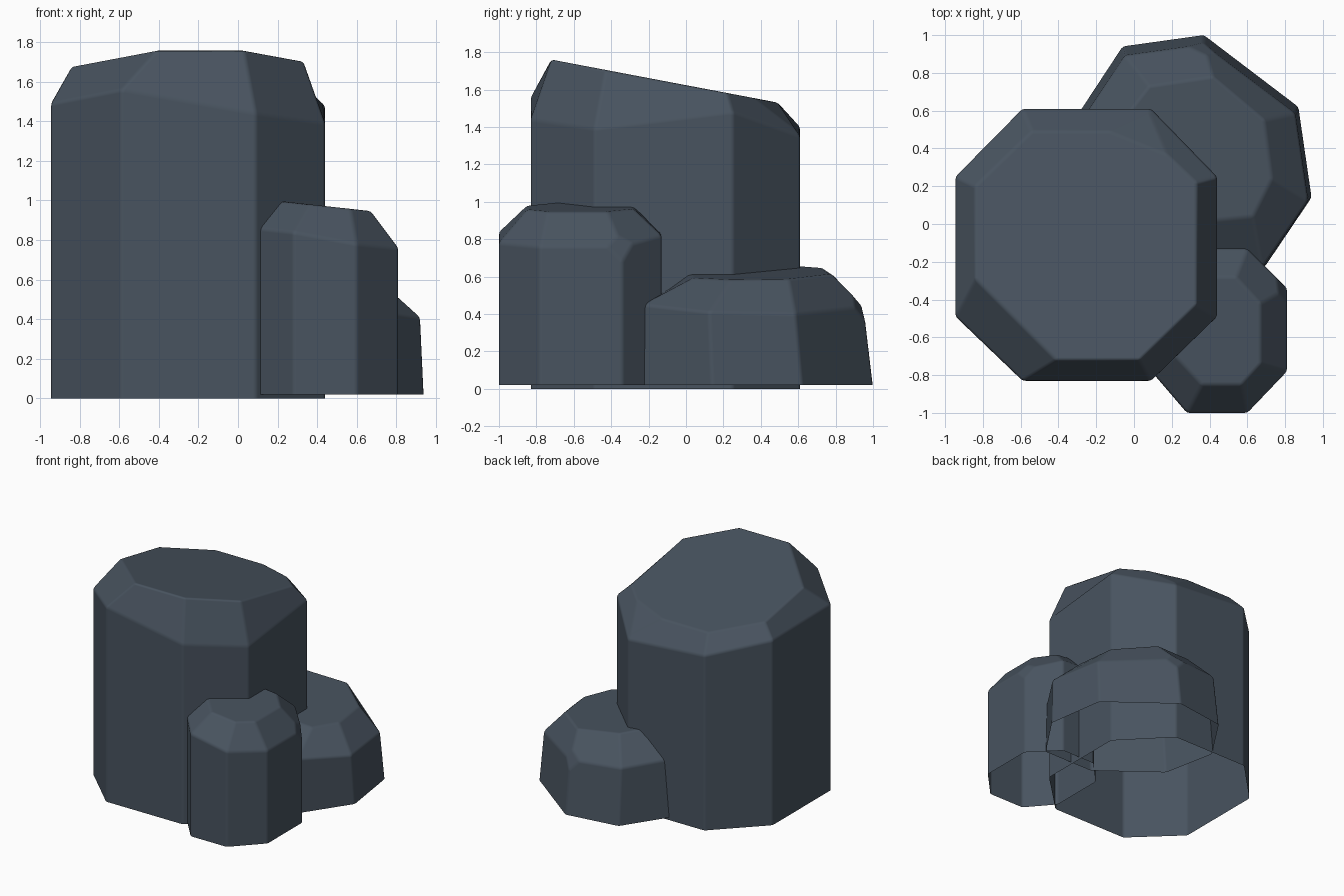
import bpy, bmesh
from mathutils import Vector

if "Cube" in bpy.data.objects:
    bpy.data.objects.remove(bpy.data.objects["Cube"])

stone = bpy.data.materials.new("dark_slate")
stone.diffuse_color = (0.065, 0.087, 0.115, 1)
stone.use_nodes = True
stone.node_tree.nodes["Principled BSDF"].inputs["Base Color"].default_value = stone.diffuse_color


def rock(name, corners, base_z, top_z, chipped, chip, taper=(1, 1, 0, 0)):
    """Eight-sided open-bottomed column: base ring, shoulder ring, tilted top.
    corners: (x, y, shoulder height, top x, top y)."""
    bm = bmesh.new()
    kx, ky, ox, oy = taper
    base = [bm.verts.new((c[0], c[1], base_z)) for c in corners]
    shoulder = [bm.verts.new((c[0] * kx + ox, c[1] * ky + oy, c[2])) for c in corners]
    top = [bm.verts.new((c[3], c[4], top_z(c[3], c[4]))) for c in corners]
    n = len(corners)
    for low, high in ((base, shoulder), (shoulder, top)):
        for i in range(n):
            j = (i + 1) % n
            bm.faces.new((low[i], low[j], high[j], high[i]))
    bm.faces.new(top)
    # one chipped corner
    ring, index = chipped
    corner = (shoulder, top)[ring][index]
    bmesh.ops.bevel(bm, geom=[corner], offset=chip, segments=1,
                    affect='VERTICES', clamp_overlap=True)
    bmesh.ops.recalc_face_normals(bm, faces=bm.faces)
    mesh = bpy.data.meshes.new(name)
    bm.to_mesh(mesh)
    bm.free()
    mesh.materials.append(stone)
    for p in mesh.polygons:
        p.use_smooth = True
    obj = bpy.data.objects.new(name, mesh)
    bpy.context.collection.objects.link(obj)
    # softly worn edges
    bev = obj.modifiers.new("worn_edges", 'BEVEL')
    bev.width = 0.015
    bev.segments = 2
    bev.limit_method = 'ANGLE'
    bev.angle_limit = 0.2
    bev.harden_normals = True
    return obj


# tall column, top sloping down to the back
rock("tall_rock", [
    (-0.59, -0.83, 1.56, -0.41, -0.72), (0.09, -0.83, 1.44, 0.03, -0.72),
    (0.44, -0.49, 1.39, 0.33, -0.43), (0.44, 0.25, 1.48, 0.33, 0.22),
    (0.09, 0.61, 1.35, 0.05, 0.49), (-0.59, 0.61, 1.40, -0.54, 0.49),
    (-0.945, 0.25, 1.48, -0.84, 0.20), (-0.945, -0.49, 1.49, -0.84, -0.29)],
    0.0, lambda x, y: 1.76 - 0.19 * (y + 0.72), (1, 4), 0.18)

# slim column at the front right
rock("slim_rock", [
    (0.28, -1.0, 0.84, 0.36, -0.85), (0.60, -1.0, 0.78, 0.57, -0.85),
    (0.81, -0.78, 0.76, 0.67, -0.74), (0.81, -0.34, 0.76, 0.67, -0.42),
    (0.60, -0.13, 0.82, 0.54, -0.28), (0.30, -0.13, 0.83, 0.36, -0.28),
    (0.10, -0.34, 0.86, 0.21, -0.36), (0.10, -0.79, 0.86, 0.22, -0.70)],
    0.02, lambda x, y: 1.02 - 0.11 * x, (0, 3), 0.08)

# low, broad rock at the back right, slightly wider at the ground
rock("low_rock", [
    (0.24, -0.23, 0.46, 0.22, 0.0), (0.69, -0.23, 0.45, 0.63, 0.04),
    (0.94, 0.14, 0.41, 0.73, 0.24), (0.87, 0.62, 0.40, 0.69, 0.55),
    (0.37, 1.0, 0.44, 0.42, 0.78), (-0.06, 0.94, 0.46, 0.08, 0.73),
    (-0.31, 0.56, 0.47, -0.10, 0.50), (-0.22, 0.12, 0.47, -0.05, 0.20)],
    0.02, lambda x, y: 0.655 - 0.10 * x, (0, 4), 0.08, (0.97, 0.96, 0.01, -0.01))
